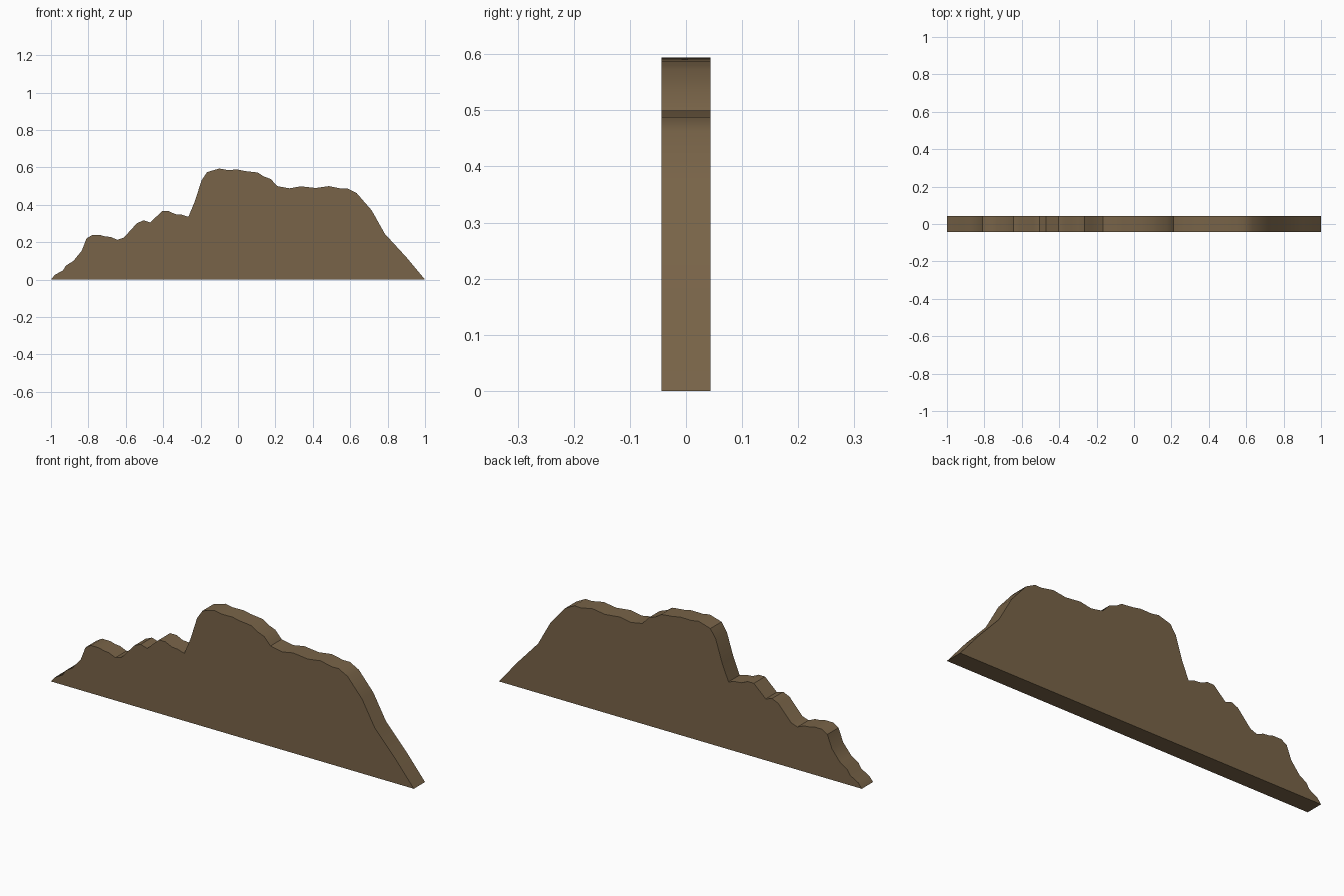
import bpy, bmesh, math

if "Cube" in bpy.data.objects:
    bpy.data.objects.remove(bpy.data.objects["Cube"])

DEPTH = 0.044  # half thickness

# Ridge line from left to right (x, z)
ridge = [
    (-1, 0), (-.98, .025), (-.935, .05), (-.92, .075), (-.88, .10), (-.835, .155),
    (-.81, .22), (-.78, .238), (-.735, .238), (-.71, .231), (-.68, .228), (-.645, .213),
    (-.61, .225), (-.54, .302), (-.505, .317), (-.47, .306), (-.405, .366), (-.37, .366),
    (-.335, .35), (-.30, .347), (-.265, .336), (-.23, .42), (-.195, .53), (-.165, .575),
    (-.10, .594), (-.06, .587), (0, .588), (.04, .58), (.105, .573), (.135, .553),
    (.175, .538), (.21, .50), (.275, .488), (.335, .499), (.415, .49), (.485, .50),
    (.55, .487), (.585, .488), (.635, .462), (.715, .37), (.785, .245), (.90, .12), (1, 0),
]

# Extruded mountain silhouette
bm = bmesh.new()
front = bm.faces.new([bm.verts.new((x, -DEPTH, z)) for x, z in ridge])
ext = bmesh.ops.extrude_face_region(bm, geom=[front], use_keep_orig=True)
new_verts = [g for g in ext["geom"] if isinstance(g, bmesh.types.BMVert)]
bmesh.ops.translate(bm, verts=new_verts, vec=(0, 2 * DEPTH, 0))
bmesh.ops.recalc_face_normals(bm, faces=bm.faces)
mesh = bpy.data.meshes.new("mountain_ridge")
bm.to_mesh(mesh)
bm.free()
mountain = bpy.data.objects.new("mountain_ridge", mesh)
bpy.context.collection.objects.link(mountain)

# Brown earth colour
earth = bpy.data.materials.new("earth_brown")
earth.diffuse_color = (0.19, 0.127, 0.065, 1)
earth.use_nodes = True
earth.node_tree.nodes["Principled BSDF"].inputs["Base Color"].default_value = earth.diffuse_color
mesh.materials.append(earth)

# Smooth ridge, sharp front and back rims
bpy.context.view_layer.objects.active = mountain
mountain.select_set(True)
bpy.ops.object.shade_smooth_by_angle(angle=math.radians(35))
